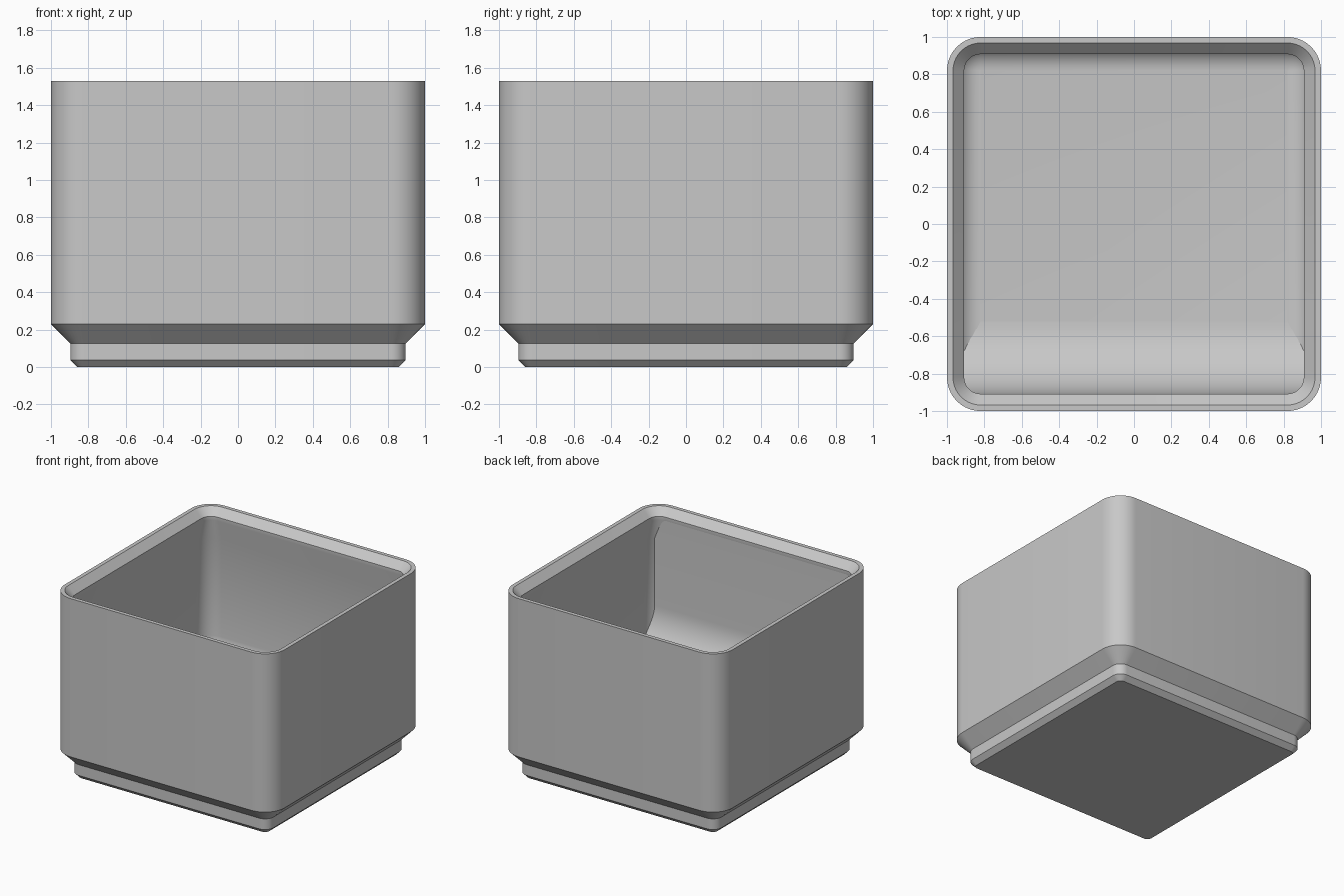
import bpy, bmesh, math

cube = bpy.data.objects.get("Cube")
if cube:
    bpy.data.objects.remove(cube, do_unlink=True)

grey = bpy.data.materials.new("plain_grey")
grey.use_nodes = True
grey.diffuse_color = (0.58, 0.58, 0.58, 1)
grey.node_tree.nodes["Principled BSDF"].inputs["Base Color"].default_value = (0.58, 0.58, 0.58, 1)

CORNER = 0.82      # centre of every rounded corner
WALL = 0.954       # inner wall half width
LIP = 0.908        # narrowest half width of the lip
FLOOR = 0.337
TOP = 1.53
SEG = 10


def rounded_square(half):
    """Rounded square outline whose corners share the same centres."""
    pts = []
    for q, (sx, sy) in enumerate([(1, 1), (-1, 1), (-1, -1), (1, -1)]):
        for i in range(SEG + 1):
            a = math.pi / 2 * (q + i / SEG)
            r = half - CORNER
            pts.append((sx * CORNER + r * math.cos(a), sy * CORNER + r * math.sin(a)))
    return pts


def finish(name, bm):
    bmesh.ops.recalc_face_normals(bm, faces=bm.faces)
    mesh = bpy.data.meshes.new(name)
    bm.to_mesh(mesh)
    bm.free()
    mesh.materials.append(grey)
    obj = bpy.data.objects.new(name, mesh)
    bpy.context.collection.objects.link(obj)
    bpy.ops.object.select_all(action='DESELECT')
    obj.select_set(True)
    bpy.context.view_layer.objects.active = obj
    bpy.ops.object.shade_smooth_by_angle(angle=math.radians(30))


# Bin: stepped foot, outer wall, stacking lip, inner wall and floor fillet
profile = [(0.858, 0), (0.896, 0.038), (0.896, 0.126), (1, 0.23), (1, TOP),
           (0.968, TOP), (LIP, 1.47), (LIP, 1.44), (WALL, 1.27)]
fillet = WALL - CORNER - 0.001
for i in range(9):
    a = math.pi / 2 * i / 8
    profile.append((WALL - fillet + fillet * math.cos(a),
                    FLOOR + fillet - fillet * math.sin(a)))

bm = bmesh.new()
rings = [[bm.verts.new((x, y, z)) for x, y in rounded_square(half)] for half, z in profile]
for low, high in zip(rings, rings[1:]):
    for i in range(len(low)):
        j = (i + 1) % len(low)
        bm.faces.new((low[i], low[j], high[j], high[i]))
bm.faces.new(rings[0])
bm.faces.new(rings[-1])
finish("bin", bm)

# Scoop: curved ramp inside the front wall, its ends buried in the side walls
R = 0.386
section = [(-0.93, 1.44), (-LIP, 1.44)]
for i in range(17):
    a = math.pi / 2 * i / 16
    section.append((R - LIP - R * math.cos(a), FLOOR + R - R * math.sin(a)))
section += [(R - LIP, 0.3), (-0.93, 0.3)]

bm = bmesh.new()
ends = [[bm.verts.new((x, y, z)) for y, z in section] for x in (-0.95, 0.95)]
for i in range(len(section)):
    j = (i + 1) % len(section)
    bm.faces.new((ends[0][i], ends[0][j], ends[1][j], ends[1][i]))
for end in ends:
    bm.faces.new(end)
finish("front_scoop", bm)
